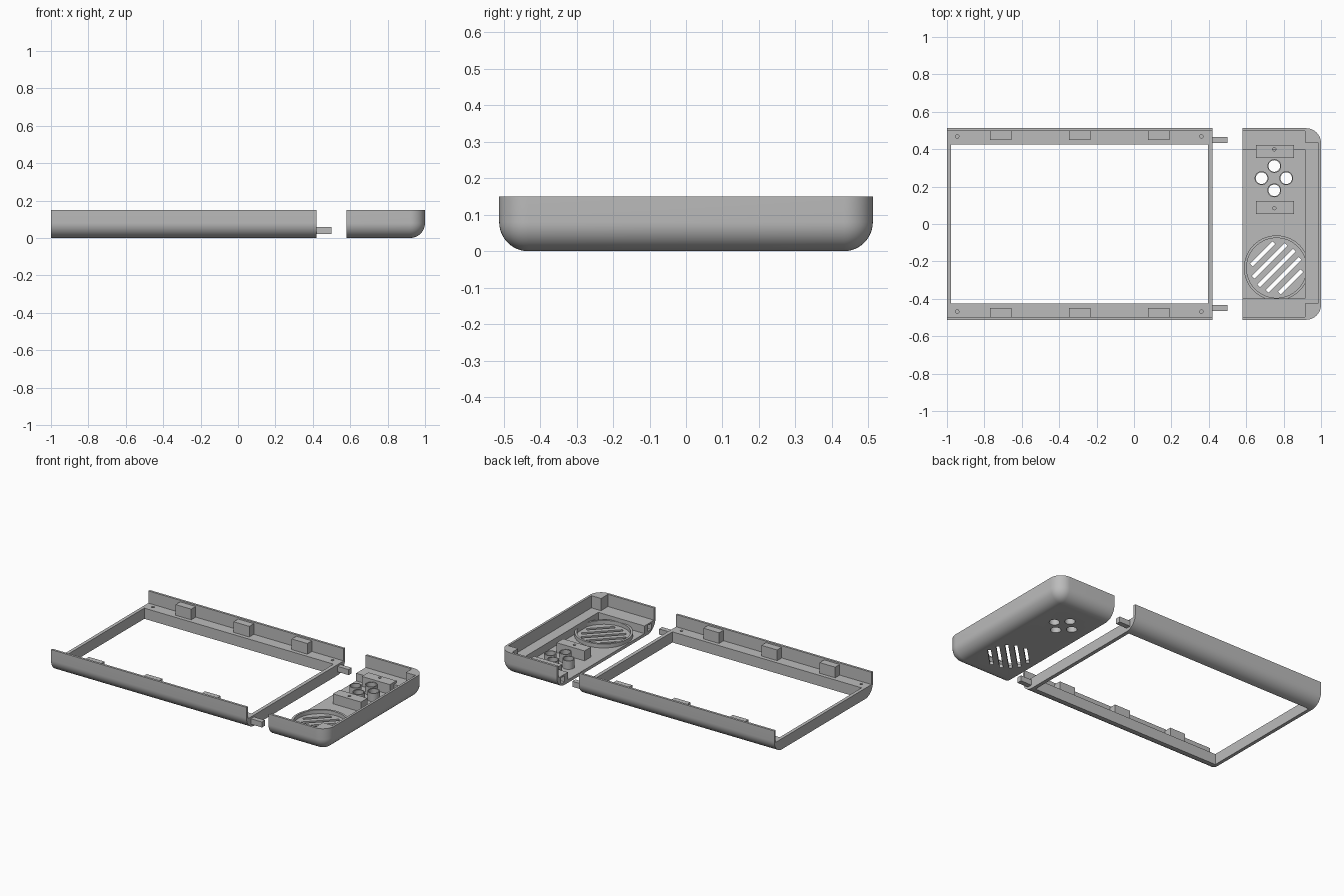
import bpy, bmesh, math
from mathutils import Matrix, Vector

cube = bpy.data.objects.get("Cube")
if cube:
    bpy.data.objects.remove(cube, do_unlink=True)

grey = bpy.data.materials.new("plain grey plastic")
grey.use_nodes = True
colour = (0.5, 0.5, 0.5, 1)
grey.diffuse_color = colour
grey.node_tree.nodes["Principled BSDF"].inputs["Base Color"].default_value = colour

TOP, LEDGE, FLOOR, RADIUS = 0.15, 0.07, 0.02, 0.08
HALF, INNER, WINDOW = 0.512, 0.497, 0.425


def finish(name, bm):
    bmesh.ops.recalc_face_normals(bm, faces=bm.faces)
    mesh = bpy.data.meshes.new(name)
    bm.to_mesh(mesh)
    bm.free()
    mesh.materials.append(grey)
    obj = bpy.data.objects.new(name, mesh)
    bpy.context.collection.objects.link(obj)
    return obj


def box_bm(x, y, z):
    bm = bmesh.new()
    size = Vector((x[1] - x[0], y[1] - y[0], z[1] - z[0]))
    mid = Vector((sum(x), sum(y), sum(z))) / 2
    bmesh.ops.create_cube(bm, size=1, matrix=Matrix.Translation(mid) @ Matrix.Diagonal(size.to_4d()))
    return bm


def box(name, x, y, z):
    return finish(name, box_bm(x, y, z))


def cylinder(name, x, y, z, r, sides=32):
    bm = bmesh.new()
    bmesh.ops.create_cone(bm, cap_ends=True, segments=sides, radius1=r, radius2=r, depth=z[1] - z[0],
                          matrix=Matrix.Translation((x, y, sum(z) / 2)))
    return finish(name, bm)


def cut(obj, cutter):
    # Subtract the cutter, keep the result and drop the cutter
    mod = obj.modifiers.new("cut", 'BOOLEAN')
    mod.operation, mod.solver, mod.object = 'DIFFERENCE', 'EXACT', cutter
    bpy.context.view_layer.update()
    graph = bpy.context.evaluated_depsgraph_get()
    mesh = bpy.data.meshes.new_from_object(obj.evaluated_get(graph))
    obj.modifiers.clear()
    obj.data = mesh
    bpy.data.objects.remove(cutter, do_unlink=True)


def smooth(obj):
    bpy.ops.object.select_all(action='DESELECT')
    obj.select_set(True)
    bpy.context.view_layer.objects.active = obj
    bpy.ops.object.shade_smooth_by_angle(angle=math.radians(30))


# Screen frame: two rounded rails, with clips, screw holes and pegs
X0, X1 = -1.0, 0.42
for side, label in ((1, "back"), (-1, "front")):
    profile = [(WINDOW, LEDGE), (WINDOW, 0)]
    for i in range(13):
        a = math.pi / 2 * i / 12
        profile.append((HALF - RADIUS + RADIUS * math.sin(a), RADIUS - RADIUS * math.cos(a)))
    profile += [(HALF, TOP), (INNER, TOP), (INNER, LEDGE)]
    bm = bmesh.new()
    face = bm.faces.new([bm.verts.new((X0, side * y, z)) for y, z in profile])
    ext = bmesh.ops.extrude_face_region(bm, geom=[face])
    bmesh.ops.translate(bm, vec=(X1 - X0, 0, 0),
                        verts=[v for v in ext["geom"] if isinstance(v, bmesh.types.BMVert)])
    rail = finish(label + "_rail", bm)
    for x in (-0.945, 0.36):
        cut(rail, cylinder("screw_cutter", x, side * 0.468, (0.03, 0.1), 0.009, 16))
    smooth(rail)
    for x in (-0.712, -0.29, 0.132):
        box(label + "_clip", (x - 0.057, x + 0.057), sorted((side * 0.45, side * INNER)), (LEDGE, 0.14))
    box(label + "_peg", (X1, 0.5), sorted((side * 0.434, side * 0.466)), (0.022, 0.058))

# Side bars closing the screen frame
box("right_bar", (X0, X0 + 0.022), (-WINDOW, WINDOW), (0, LEDGE))
box("left_bar", (X1 - 0.024, X1), (-WINDOW, WINDOW), (0, LEDGE))

# Grip shell: rounded below and at the outer corners, open above and inward
G0, G1 = 0.58, 1.0
bm = box_bm((G0, G1), (-HALF, HALF), (0, TOP))
rounded = []
for e in bm.edges:
    a, b = e.verts[0].co, e.verts[1].co
    upright = abs(a.z - b.z) > 0.1
    low = a.z < 0.01 and b.z < 0.01
    inward = a.x < G0 + 0.01 and b.x < G0 + 0.01
    if (upright or low) and not inward:
        rounded.append(e)
bmesh.ops.bevel(bm, geom=rounded, offset=RADIUS, segments=12, profile=0.5, affect='EDGES')
grip = finish("grip_shell", bm)
cut(grip, box("upper_cutter", (0.5, 0.915), (-INNER, INNER), (LEDGE, 0.3)))
cut(grip, box("side_cutter", (0.7, 0.985), (-0.425, 0.435), (LEDGE, 0.3)))
cut(grip, box("floor_cutter", (0.5, 0.915), (-0.397, 0.397), (FLOOR, 0.3)))

# Peg sockets
for side in (1, -1):
    cut(grip, box("socket_cutter", (0.5, 0.66), sorted((side * 0.432, side * 0.468)), (0.02, 0.06)))

# Button openings with their guide tubes
for x, y in ((0.75, 0.31), (0.682, 0.245), (0.814, 0.245), (0.75, 0.18)):
    cut(grip, cylinder("button_cutter", x, y, (-0.1, 0.06), 0.031))
    tube = cylinder("button_tube", x, y, (FLOOR, 0.075), 0.037)
    cut(tube, cylinder("tube_cutter", x, y, (-0.1, 0.2), 0.031))
    smooth(tube)

# Speaker slots and ring
SX, SY = 0.762, -0.235
for i, length in zip(range(-2, 3), (0.17, 0.25, 0.27, 0.25, 0.17)):
    slot = box("slot_cutter", (-length / 2, length / 2), (-0.01, 0.01), (-0.1, 0.05))
    turn = Matrix.Translation((SX, SY, 0)) @ Matrix.Rotation(math.pi / 4, 4, 'Z')
    slot.data.transform(turn @ Matrix.Translation((0, i * 0.053, 0)))
    cut(grip, slot)
smooth(grip)
ring = cylinder("speaker_ring", SX, SY, (FLOOR, 0.045), 0.174, 64)
cut(ring, cylinder("ring_cutter", SX, SY, (-0.1, 0.2), 0.16, 64))
smooth(ring)

# Screw blocks holding the button board
for y, hole in ((0.388, 0.4), (0.088, 0.085)):
    block = box("board_block", (0.652, 0.855), (y - 0.034, y + 0.034), (FLOOR, 0.085))
    cut(block, cylinder("screw_cutter", 0.75, hole, (0.04, 0.2), 0.009, 16))
